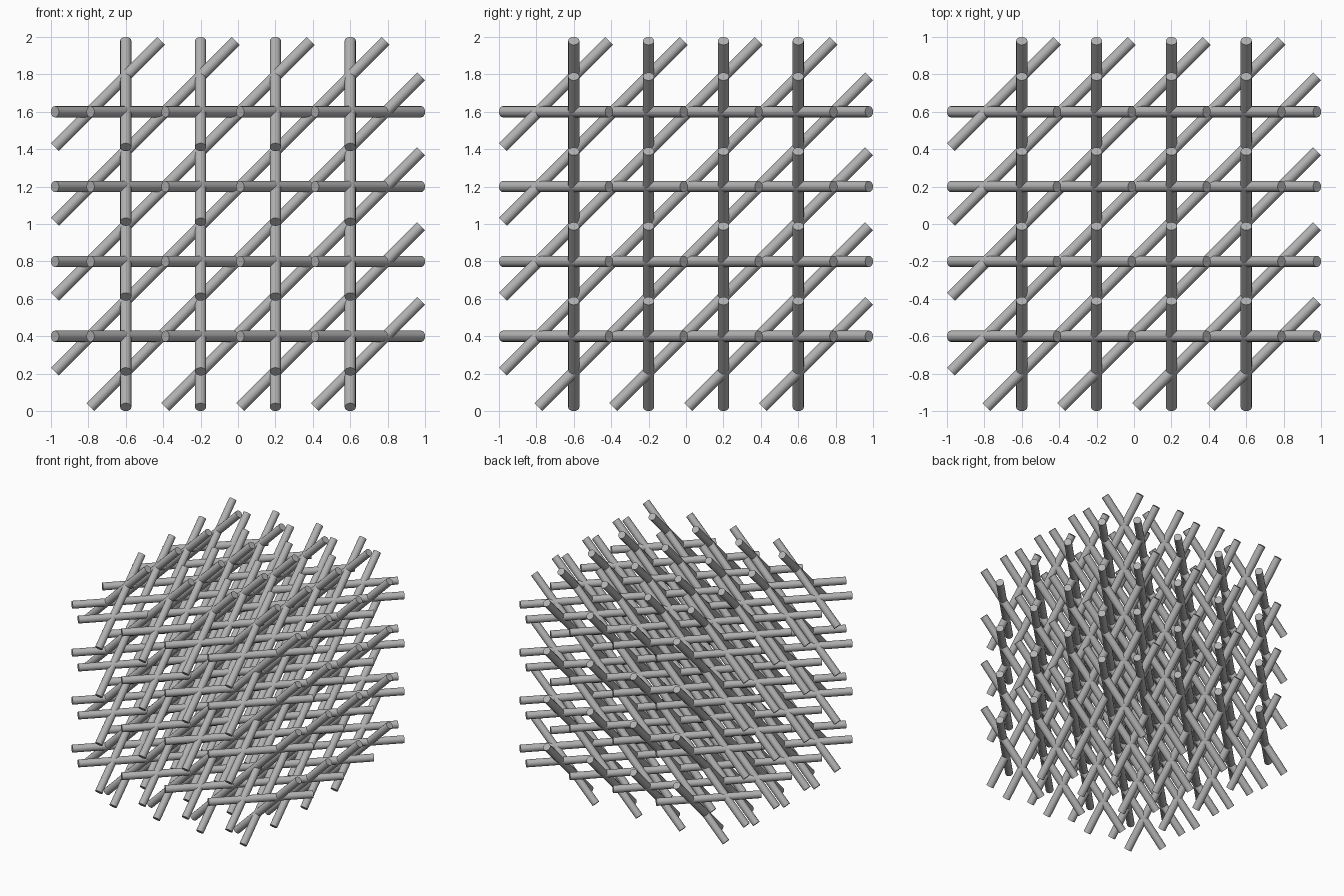
import bpy
import bmesh
from mathutils import Matrix, Vector

if "Cube" in bpy.data.objects:
    bpy.data.objects.remove(bpy.data.objects["Cube"], do_unlink=True)

RADIUS = 0.03
SIDES = 16
END = 1 - RADIUS / 2 ** 0.5      # axis end, so that the tilted caps reach the cube
PLANES = (-0.6, -0.2, 0.2, 0.6)
OFFSETS = [sign * (0.19 + 0.4 * k) for sign in (1, -1) for k in range(4)]

grey = bpy.data.materials.new("grey")
grey.use_nodes = True
colour = (0.45, 0.45, 0.45, 1)
grey.diffuse_color = colour
grey.node_tree.nodes["Principled BSDF"].inputs["Base Color"].default_value = colour


def add_rod(bm, start, end):
    """Add a capped round rod between two points."""
    axis = end - start
    turn = axis.to_track_quat("Z", "Y").to_matrix().to_4x4()
    bmesh.ops.create_cone(
        bm, cap_ends=True, segments=SIDES, radius1=RADIUS, radius2=RADIUS,
        depth=axis.length, matrix=Matrix.Translation((start + end) / 2) @ turn)


def rod_layer(name, a, b, across):
    """Diagonal rods v = u + offset in every plane along the third axis."""
    bm = bmesh.new()
    for level in PLANES:
        for offset in OFFSETS:
            u0, u1 = max(-END, -END - offset), min(END, END - offset)
            ends = []
            for u in (u0, u1):
                p = Vector((0, 0, 0))
                p[a], p[b], p[across] = u, u + offset, level
                ends.append(p + Vector((0, 0, 1)))
            add_rod(bm, *ends)
    mesh = bpy.data.meshes.new(name)
    bm.to_mesh(mesh)
    bm.free()
    mesh.materials.append(grey)
    obj = bpy.data.objects.new(name, mesh)
    bpy.context.collection.objects.link(obj)
    # Round sides, sharp caps
    bpy.ops.object.select_all(action="DESELECT")
    obj.select_set(True)
    bpy.context.view_layer.objects.active = obj
    bpy.ops.object.shade_smooth_by_angle()


# Three interlocking sets of diagonal rods
rod_layer("side_facing_rods", 1, 2, 0)
rod_layer("front_facing_rods", 0, 2, 1)
rod_layer("level_rods", 0, 1, 2)
